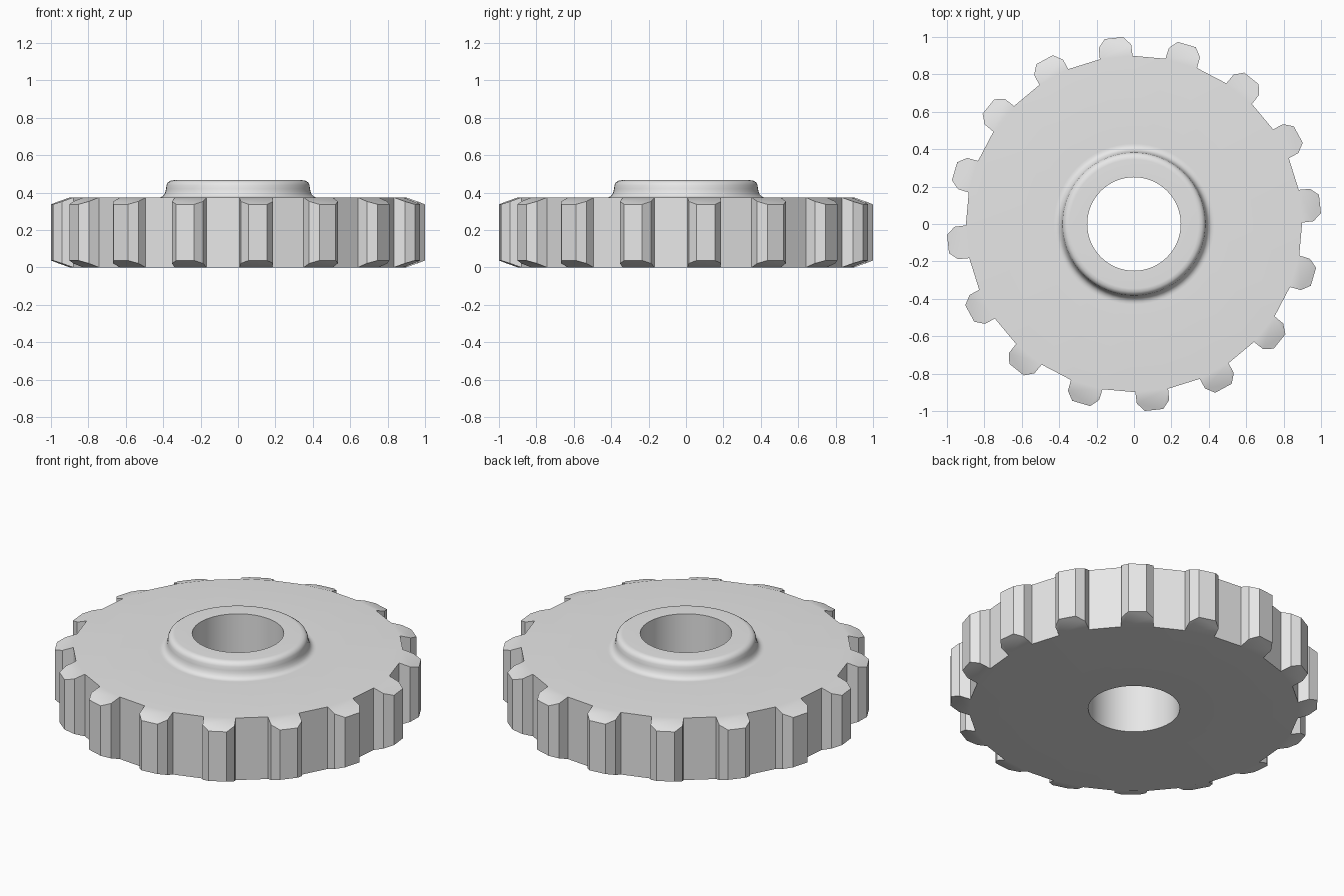
import bpy, bmesh, math
from mathutils import Matrix, Vector

cube = bpy.data.objects.get("Cube")
if cube:
    bpy.data.objects.remove(cube)

TEETH = 16
STEP = math.tau / TEETH
PHASE = math.radians(6.1)
HEIGHT = 0.374
ROOT, TIP, DROP = 0.895, 1.0, 0.037
# Half of a tooth outline: (radial distance, half width)
HALF_TOOTH = [(ROOT, 0.088), (0.955, 0.087), (TIP, 0.05)]
OUTLINE = [(u, -w) for u, w in HALF_TOOTH] + [(u, w) for u, w in reversed(HALF_TOOTH)]
# Bore and raised hub, from the underside up and outwards: (radius, height)
HUB = [(0.43, 0), (0.25, 0), (0.25, 0.466), (0.345, 0.466), (0.362, 0.463),
       (0.375, 0.454), (0.382, 0.440), (0.385, 0.42), (0.388, 0.404),
       (0.395, 0.389), (0.405, 0.379), (0.418, HEIGHT), (0.43, HEIGHT)]


def link(bm, name, material):
    bmesh.ops.recalc_face_normals(bm, faces=bm.faces)
    mesh = bpy.data.meshes.new(name)
    bm.to_mesh(mesh)
    bm.free()
    mesh.materials.append(material)
    obj = bpy.data.objects.new(name, mesh)
    bpy.context.scene.collection.objects.link(obj)
    return obj


grey = bpy.data.materials.new("plain grey")
grey.use_nodes = True
grey.diffuse_color = (0.8, 0.8, 0.8, 1)
grey.node_tree.nodes["Principled BSDF"].inputs["Base Color"].default_value = (0.8, 0.8, 0.8, 1)

bm = bmesh.new()

# Teeth, sloping in from both flat sides towards the tip
top_root, low_root, sides = [], [], []
for k in range(TEETH):
    turn = Matrix.Rotation(PHASE + k * STEP, 3, "Z")
    top, low = [], []
    for u, w in OUTLINE:
        slope = DROP * (u - ROOT) / (TIP - ROOT)
        top.append(bm.verts.new(turn @ Vector((u, w, HEIGHT - slope))))
        low.append(bm.verts.new(turn @ Vector((u, w, slope))))
    bm.faces.new(top)
    bm.faces.new(low[::-1])
    sides += list(zip(low, top))
    top_root += [top[0], top[-1]]
    low_root += [low[0], low[-1]]

# Upright walls around the teeth and the gaps between them
for i, (low, top) in enumerate(sides):
    next_low, next_top = sides[(i + 1) % len(sides)]
    bm.faces.new((low, next_low, next_top, top))

# Bore and hub turned around the axis
count = 2 * len(top_root)
start = PHASE - math.atan2(HALF_TOOTH[0][1], ROOT)
rings = []
for r, z in HUB:
    angles = [start + math.tau * i / count for i in range(count)]
    rings.append([bm.verts.new((r * math.cos(a), r * math.sin(a), z)) for a in angles])
for a, b in zip(rings, rings[1:]):
    for i in range(count):
        j = (i + 1) % count
        bm.faces.new((a[i], a[j], b[j], b[i]))

# Flat sides of the disc, joining the tooth roots to the hub
for outer, inner in ((top_root, rings[-1]), (low_root, rings[0])):
    for i in range(len(outer)):
        j = 2 * i
        bm.faces.new((outer[i], outer[(i + 1) % len(outer)],
                      inner[(j + 2) % count], inner[j + 1], inner[j]))

gear = link(bm, "toothed_wheel", grey)

# Smooth hub and tooth slopes, crisp walls
bpy.ops.object.select_all(action="DESELECT")
gear.select_set(True)
bpy.context.view_layer.objects.active = gear
bpy.ops.object.shade_smooth_by_angle(angle=math.radians(30))
weighted = gear.modifiers.new("flat_sides", "WEIGHTED_NORMAL")
weighted.keep_sharp = True
